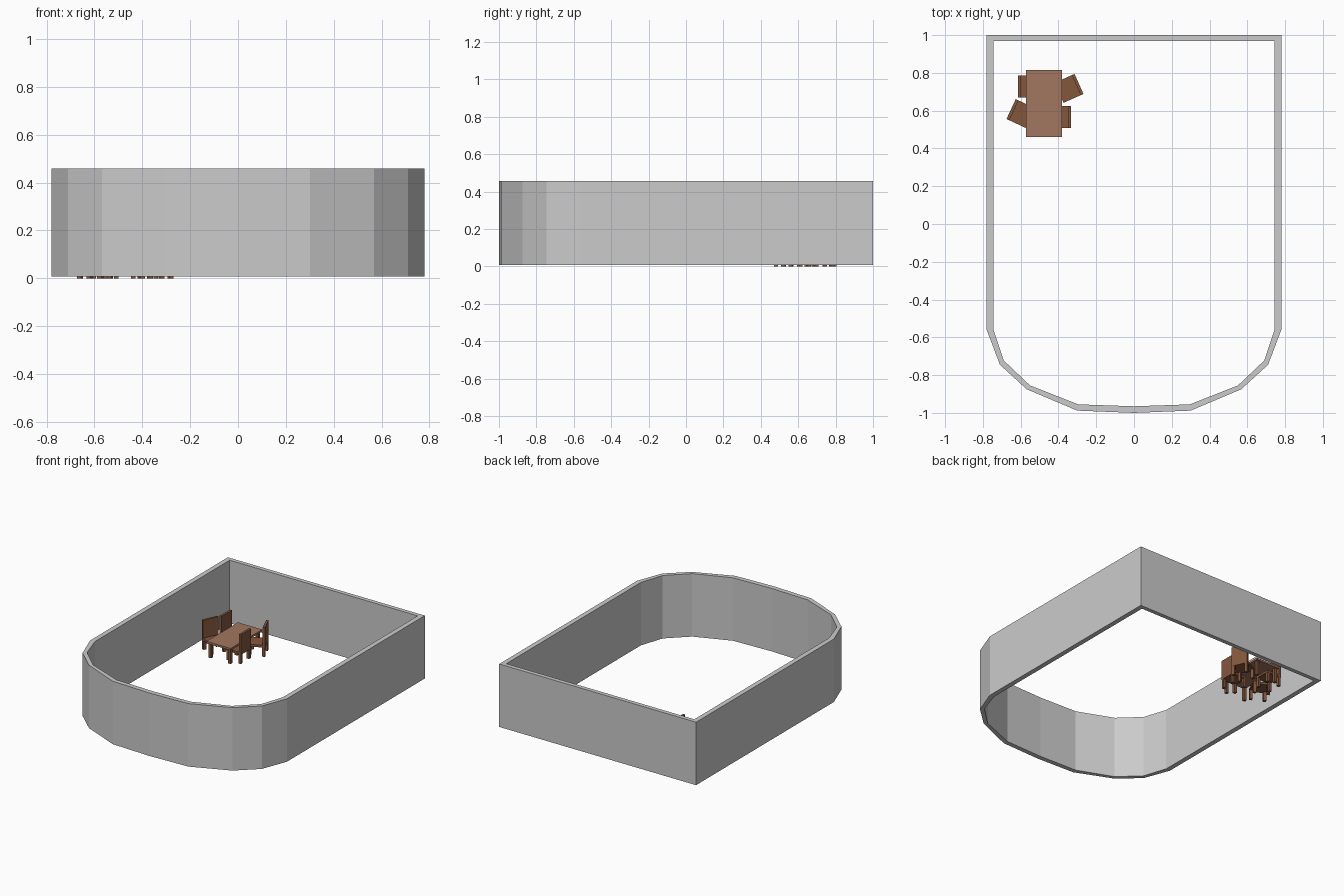
import bpy, bmesh
from math import radians
from mathutils import Matrix, Vector

if "Cube" in bpy.data.objects:
    bpy.data.objects.remove(bpy.data.objects["Cube"])


def material(name, color):
    m = bpy.data.materials.new(name)
    m.diffuse_color = (*color, 1)
    m.use_nodes = True
    m.node_tree.nodes["Principled BSDF"].inputs["Base Color"].default_value = m.diffuse_color
    return m


TABLE_WOOD = material("table_wood", (0.36, 0.18, 0.115))
CHAIR_WOOD = material("chair_wood", (0.23, 0.095, 0.048))


def finish(bm, name, mat=None):
    bmesh.ops.recalc_face_normals(bm, faces=bm.faces)
    me = bpy.data.meshes.new(name)
    bm.to_mesh(me)
    bm.free()
    ob = bpy.data.objects.new(name, me)
    bpy.context.collection.objects.link(ob)
    if mat:
        me.materials.append(mat)
    return ob


def box(name, lo, hi, mat, frame):
    """Box between two corners, placed by a frame matrix."""
    lo, hi = Vector(lo), Vector(hi)
    bm = bmesh.new()
    bmesh.ops.create_cube(bm, size=1)
    bm.transform(frame @ Matrix.Translation((lo + hi) / 2)
                 @ Matrix.Diagonal((*(hi - lo), 1)))
    return finish(bm, name, mat)


def legs(name, half_x, half_y, thick, top, mat, frame):
    for i, sx in enumerate((-1, 1)):
        for j, sy in enumerate((-1, 1)):
            x, y, t = sx * half_x, sy * half_y, thick / 2
            box(f"{name}_{2 * i + j + 1}", (x - t, y - t, 0),
                (x + t, y + t, top), mat, frame)


def mirrored(half):
    """Closed outline from its right half (last point lies on x = 0)."""
    return half + [(-x, y) for x, y in reversed(half[:-1])]


# Room wall: square at the back, faceted bow at the front
outer = mirrored([(0.78, 1), (0.78, -0.56), (0.71, -0.745),
                  (0.568, -0.875), (0.30, -0.988), (0, -1)])
inner = mirrored([(0.745, 0.97), (0.745, -0.555), (0.69, -0.722),
                  (0.55, -0.855), (0.295, -0.955), (0, -0.965)])
bm = bmesh.new()
rings = [[bm.verts.new((x, y, z)) for x, y in loop]
         for loop, z in ((outer, 0.007), (outer, 0.458),
                         (inner, 0.458), (inner, 0.007))]
n = len(outer)
for r in range(4):
    a, b = rings[r], rings[(r + 1) % 4]
    for i in range(n):
        k = (i + 1) % n
        bm.faces.new((a[i], a[k], b[k], b[i]))
finish(bm, "room_wall")

# Dining table
table = Matrix.Translation((-0.476, 0.638, 0))
box("table_top", (-0.096, -0.178, 0.104), (0.096, 0.178, 0.118), TABLE_WOOD, table)
legs("table_leg", 0.077, 0.157, 0.02, 0.104, CHAIR_WOOD, table)


# Chairs: local +x points out toward the backrest
def chair(tag, x, y, angle):
    f = Matrix.Translation((x, y, 0)) @ Matrix.Rotation(radians(angle), 4, 'Z')
    box(f"{tag}_seat", (-0.058, -0.058, 0.066), (0.058, 0.058, 0.082), CHAIR_WOOD, f)
    box(f"{tag}_back", (0.042, -0.058, 0.082), (0.058, 0.058, 0.21), CHAIR_WOOD, f)
    legs(f"{tag}_leg", 0.047, 0.047, 0.02, 0.066, CHAIR_WOOD, f)


chair("left_rear_chair", -0.556, 0.727, 180)
chair("left_front_chair", -0.598, 0.584, 155)
chair("right_rear_chair", -0.344, 0.718, 24)
chair("right_front_chair", -0.391, 0.566, 0)
